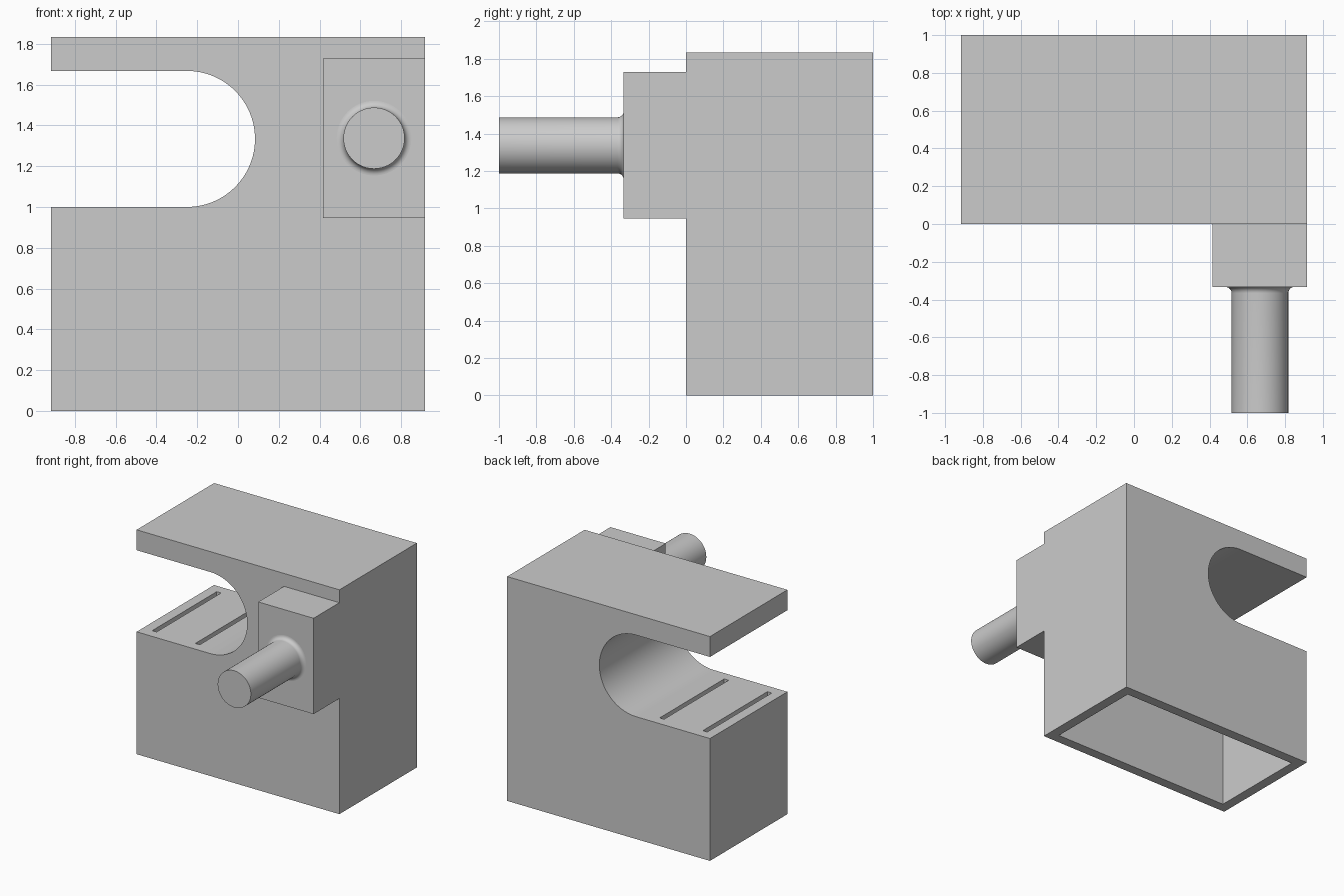
import bpy
import bmesh
from math import cos, sin, pi, radians

if "Cube" in bpy.data.objects:
    bpy.data.objects.remove(bpy.data.objects["Cube"], do_unlink=True)

grey = bpy.data.materials.new("plain grey")
grey.use_nodes = True
COLOUR = (0.6, 0.6, 0.6, 1)
grey.diffuse_color = COLOUR
grey.node_tree.nodes["Principled BSDF"].inputs["Base Color"].default_value = COLOUR

U = 1 / 12          # design module: wall thickness
HALF = 11 * U       # half the body width


def finish(name, bm):
    bmesh.ops.recalc_face_normals(bm, faces=bm.faces)
    mesh = bpy.data.meshes.new(name)
    bm.to_mesh(mesh)
    bm.free()
    mesh.materials.append(grey)
    obj = bpy.data.objects.new(name, mesh)
    bpy.context.collection.objects.link(obj)
    return obj


def box(name, x, y, z):
    bm = bmesh.new()
    bmesh.ops.create_cube(bm, size=1)
    for v in bm.verts:
        v.co = [lo + (c + 0.5) * (hi - lo) for c, (lo, hi) in zip(v.co, (x, y, z))]
    return finish(name, bm)


def extrude_profile(name, points, depth):
    bm = bmesh.new()
    face = bm.faces.new([bm.verts.new((x, 0, z)) for x, z in points])
    side = bmesh.ops.extrude_face_region(bm, geom=[face])
    moved = [g for g in side["geom"] if isinstance(g, bmesh.types.BMVert)]
    bmesh.ops.translate(bm, verts=moved, vec=(0, depth, 0))
    return finish(name, bm)


def combine(target, tool, operation):
    mod = target.modifiers.new(tool.name, "BOOLEAN")
    mod.operation, mod.solver, mod.object = operation, "EXACT", tool
    select(target)
    bpy.ops.object.modifier_apply(modifier=mod.name)
    bpy.data.objects.remove(tool, do_unlink=True)


def select(obj):
    bpy.ops.object.select_all(action="DESELECT")
    obj.select_set(True)
    bpy.context.view_layer.objects.active = obj


def smooth(obj):
    select(obj)
    bpy.ops.object.shade_smooth_by_angle(angle=radians(30))


# Body: block with a round-ended opening on one side
R, ARC = 4 * U, 48
arc = [(-0.25 + R * cos(t), 16 * U + R * sin(t))
       for t in (-pi / 2 + pi * i / ARC for i in range(ARC + 1))]
profile = ([(-HALF, 0), (-HALF, 1)] + arc
           + [(-HALF, 20 * U), (-HALF, 22 * U), (HALF, 22 * U), (HALF, 0)])
body = extrude_profile("body", profile, 1)

# Mounting block, fused flush with the body's side
combine(body, box("mount", (5 * U, HALF), (-4 * U, 0.1), (0.945, 1.728)), "UNION")

# Hollow base, open underneath
combine(body, box("hollow", (-HALF + U, HALF - U), (U, 1 - U), (-0.2, 1 - U)), "DIFFERENCE")

# Two narrow slots in the ledge
for x in (-0.814, -0.424):
    combine(body, box("slot", (x - 0.02, x + 0.02), (U, 1 - U), (0.85, 1.1)), "DIFFERENCE")
smooth(body)

# Pin: lathed shaft with a concave fillet at its base
SHAFT, FILLET, SIDES = 0.15, 0.033, 64
bm = bmesh.new()
outline = [(0, -1), (SHAFT, -1)]
outline += [(SHAFT + FILLET * (1 - cos(a)), -4 * U - FILLET * (1 - sin(a)))
            for a in (pi / 2 * i / 8 for i in range(9))]
verts = [bm.verts.new((r, y, 0)) for r, y in outline]
edges = [bm.edges.new(pair) for pair in zip(verts, verts[1:])]
bmesh.ops.spin(bm, geom=verts + edges, cent=(0, 0, 0), axis=(0, 1, 0),
               angle=2 * pi, steps=SIDES, use_merge=True)
bmesh.ops.remove_doubles(bm, verts=bm.verts, dist=1e-5)
bmesh.ops.translate(bm, verts=bm.verts, vec=(8 * U, 0, 1.337))
pin = finish("pin", bm)
smooth(pin)
